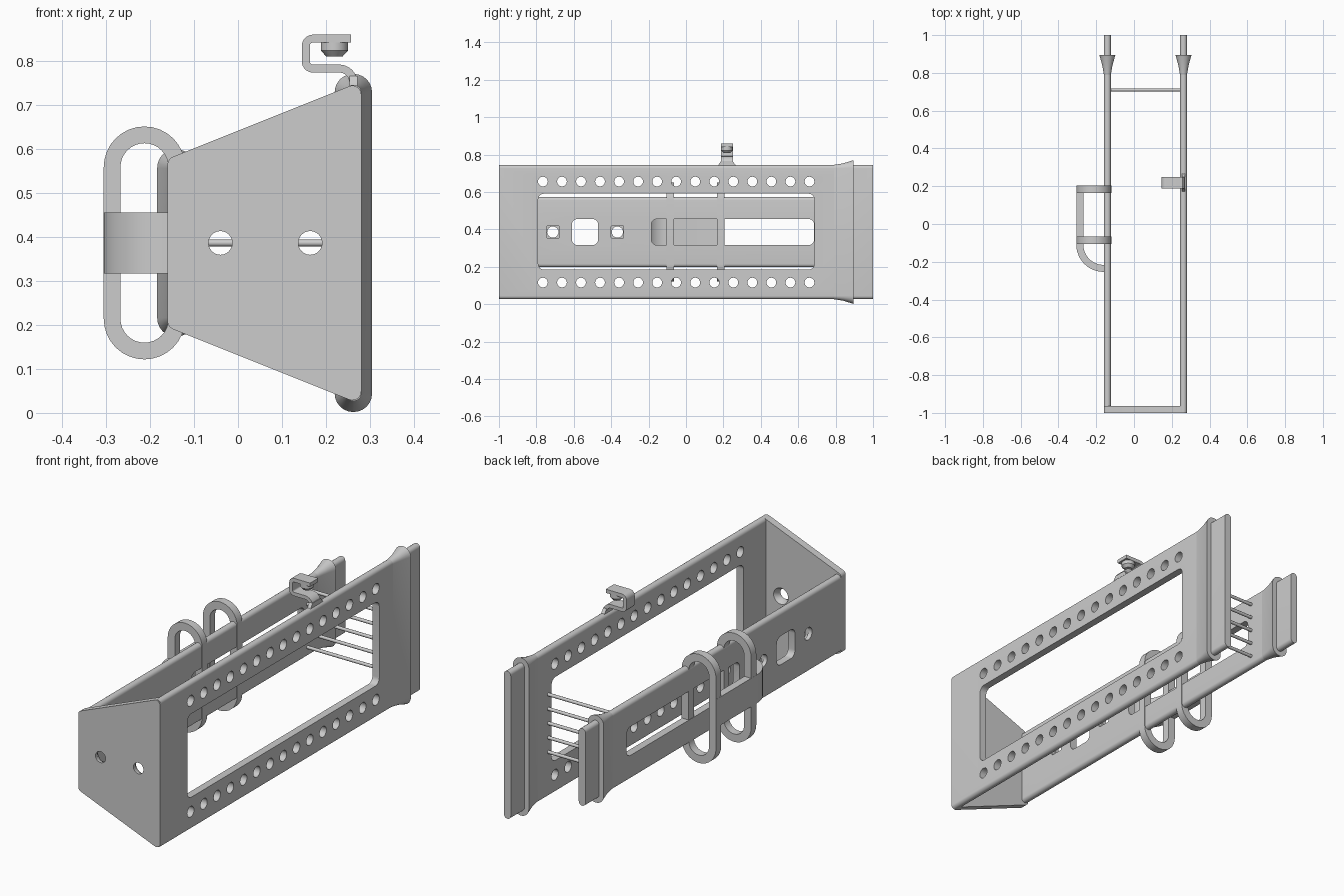
import bpy, bmesh
from math import pi, cos, sin
from mathutils import Vector

if "Cube" in bpy.data.objects:
    bpy.data.objects.remove(bpy.data.objects["Cube"])

grey = bpy.data.materials.new("plain grey")
grey.use_nodes = True
grey.diffuse_color = (0.604, 0.604, 0.604, 1)
grey.node_tree.nodes["Principled BSDF"].inputs["Base Color"].default_value = grey.diffuse_color

MID = 0.386  # height of the long centre line


def arc(cu, cv, r, a0, a1, n=10):
    return [(cu + r * cos(a0 + (a1 - a0) * k / n), cv + r * sin(a0 + (a1 - a0) * k / n))
            for k in range(n + 1)]


def circle(cu, cv, r, n=24):
    return arc(cu, cv, r, 0, 2 * pi, n)[:-1]


def rounded(corners, r, steps=6):
    """Outline of a polygon with filleted corners."""
    out, n = [], len(corners)
    for i in range(n):
        p = Vector(corners[i])
        a = (Vector(corners[i - 1]) - p).normalized()
        b = (Vector(corners[(i + 1) % n]) - p).normalized()
        half = a.angle(b) / 2
        bisector = (a + b).normalized()
        centre = p + bisector * r / sin(half)
        # directions from the fillet centre to both tangent points
        t0 = (a * cos(half) - bisector) / sin(half)
        t1 = (b * cos(half) - bisector) / sin(half)
        for k in range(steps + 1):
            f = k / steps
            w = (pi - 2 * half)
            d = (t0 * sin((1 - f) * w) + t1 * sin(f * w)) / sin(w)
            out.append(centre + d * r)
    return out


def box2d(cu, cv, hu, hv, r):
    return rounded([(cu - hu, cv - hv), (cu + hu, cv - hv),
                    (cu + hu, cv + hv), (cu - hu, cv + hv)], r)


def place(p, axis, d):
    return {"x": (d, p[0], p[1]), "y": (p[0], d, p[1]), "z": (p[0], p[1], d)}[axis]


def add_loft(bm, axis, sections):
    """Skin a closed solid through (depth, outline) sections."""
    rings = [[bm.verts.new(place(p, axis, d)) for p in pts] for d, pts in sections]
    faces = [bm.faces.new(rings[0]), bm.faces.new(rings[-1])]
    for a, b in zip(rings, rings[1:]):
        for i in range(len(a)):
            faces.append(bm.faces.new((a[i - 1], a[i], b[i], b[i - 1])))
    bmesh.ops.recalc_face_normals(bm, faces=faces)


def make(name, axis, *solids):
    bm = bmesh.new()
    for s in solids:
        add_loft(bm, axis, s)
    me = bpy.data.meshes.new(name)
    bm.to_mesh(me)
    bm.free()
    me.materials.append(grey)
    ob = bpy.data.objects.new(name, me)
    bpy.context.collection.objects.link(ob)
    return ob


def activate(ob):
    bpy.ops.object.select_all(action="DESELECT")
    ob.select_set(True)
    bpy.context.view_layer.objects.active = ob


def smooth(ob):
    activate(ob)
    bpy.ops.object.shade_smooth_by_angle(angle=0.6)


def cut(ob, *cutters):
    for c in cutters:
        c.hide_render = True
        mod = ob.modifiers.new("cut", "BOOLEAN")
        mod.operation, mod.solver, mod.object = "DIFFERENCE", "EXACT", c
        activate(ob)
        bpy.ops.object.modifier_apply(modifier=mod.name)
        bpy.data.objects.remove(c)
    smooth(ob)


def strip(path, t):
    """Outline of a bent strip of thickness t along a 2D path."""
    path = [Vector(p) for p in path]
    left, right = [], []
    for i, p in enumerate(path):
        a = (p - path[i - 1]).normalized() if i else None
        b = (path[i + 1] - p).normalized() if i < len(path) - 1 else None
        a, b = a or b, b or a
        n = Vector((-(a + b).y, (a + b).x)).normalized()
        n *= t / 2 / max(0.5, n.dot(Vector((-a.y, a.x))))
        left.append(p + n)
        right.append(p - n)
    return left + right[::-1]


# Two long side plates, each with a flared collar near the open end
def side_plate(name, cx, half):
    section = box2d(cx, MID, 0.0185, half, 0.018)
    return make(name, "y", [(-0.995, section), (1.0, section)])


def collar(name, cx, half):
    smooth(make(name, "y", [(0.79, box2d(cx, MID, 0.0185, half, 0.018)),
                            (0.84, box2d(cx, MID, 0.027, half + 0.008, 0.0265)),
                            (0.895, box2d(cx, MID, 0.0425, half + 0.025, 0.042))]))


tall = side_plate("tall_side_plate", 0.262, 0.359)
short = side_plate("short_side_plate", -0.141, 0.188)
collar("tall_collar", 0.262, 0.359)
collar("short_collar", -0.141, 0.188)

# Tall plate: large window and two rows of round holes
window = box2d(-0.052, MID + 0.002, 0.738, 0.203, 0.03)
holes = [circle(-0.765 + 0.1018 * i, MID + s * 0.27, 0.026) for i in range(15) for s in (-1, 1)]
cut(tall, make("tall_cutter", "x", *[[(0.2, o), (0.32, o)] for o in [window] + holes]))

# Short plate: long slot, square opening and two bolt holes with square pockets
openings = [box2d(0.25, MID, 0.435, 0.07, 0.03), box2d(-0.54, MID, 0.07, 0.07, 0.03)]
openings += [circle(y, MID, 0.03) for y in (-0.712, -0.367)]
pockets = [box2d(y, MID, 0.033, 0.033, 0.005) for y in (-0.712, -0.367)]
cut(short, make("short_cutter", "x", *[[(-0.2, o), (-0.09, o)] for o in openings]),
    make("pocket_cutter", "x", *[[(-0.14, o), (-0.09, o)] for o in pockets]))

# Front plate with two countersunk screw holes
outline = rounded([(-0.16, 0.195), (0.28, 0.019), (0.28, 0.753), (-0.16, 0.577)], 0.02)
front = make("front_plate", "y", [(-1.0, outline), (-0.964, outline)])
cut(front, make("screw_cutter", "y",
                *[[(-1.05, circle(x, MID, 0.027)), (-0.985, circle(x, MID, 0.027)),
                   (-0.95, circle(x, MID, 0.048))] for x in (-0.04, 0.164)]))

# Row of thin cross rods
smooth(make("cross_rods", "x", *[[(-0.13, circle(0.71, MID + 0.07 * k, 0.008, 12)),
                                  (0.255, circle(0.71, MID + 0.07 * k, 0.008, 12))]
                                 for k in range(-2, 3)]))

# Two upright oval loops through the short plate
for name, y in (("rear_loop", 0.185), ("middle_loop", -0.085)):
    cx, reach = -0.2125, 0.172
    outer, inner = [arc(cx, MID + reach, r, 0, pi, 16) + arc(cx, MID - reach, r, pi, 2 * pi, 16)
                    for r in (0.0925, 0.0545)]
    loop = make(name, "y", [(y - 0.02, outer), (y + 0.02, outer)])
    cut(loop, make("loop_cutter", "y", [(y - 0.1, inner), (y + 0.1, inner)]))

# Bent band joining the loops and curling back into the short plate
band = strip([(-0.287, 0.204)] + arc(-0.161, -0.109, 0.126, pi, 1.5 * pi, 12) + [(-0.135, -0.235)], 0.037)
smooth(make("side_band", "z", [(MID - 0.069, band), (MID + 0.069, band)]))

# Bent hook on the top edge, with a small button and a flared foot
path = ([(0.262, 0.725)] + arc(0.23, 0.75, 0.032, 0, pi / 2, 8)
        + arc(0.17, 0.798, 0.016, -pi / 2, -pi, 5)
        + arc(0.17, 0.834, 0.016, pi, pi / 2, 5) + [(0.257, 0.85)])
hook = strip(path, 0.018)
smooth(make("top_hook", "y", [(0.187, hook), (0.25, hook)]))
foot = [(0.162, 0.735), (0.275, 0.735), (0.262, 0.748), (0.25, 0.765), (0.187, 0.765), (0.175, 0.748)]
make("hook_foot", "x", [(0.253, foot), (0.271, foot)])
smooth(make("hook_button", "z", [(0.809, circle(0.219, 0.2185, 0.018)),
                                 (0.823, circle(0.219, 0.2185, 0.031)),
                                 (0.845, circle(0.219, 0.2185, 0.031))]))
